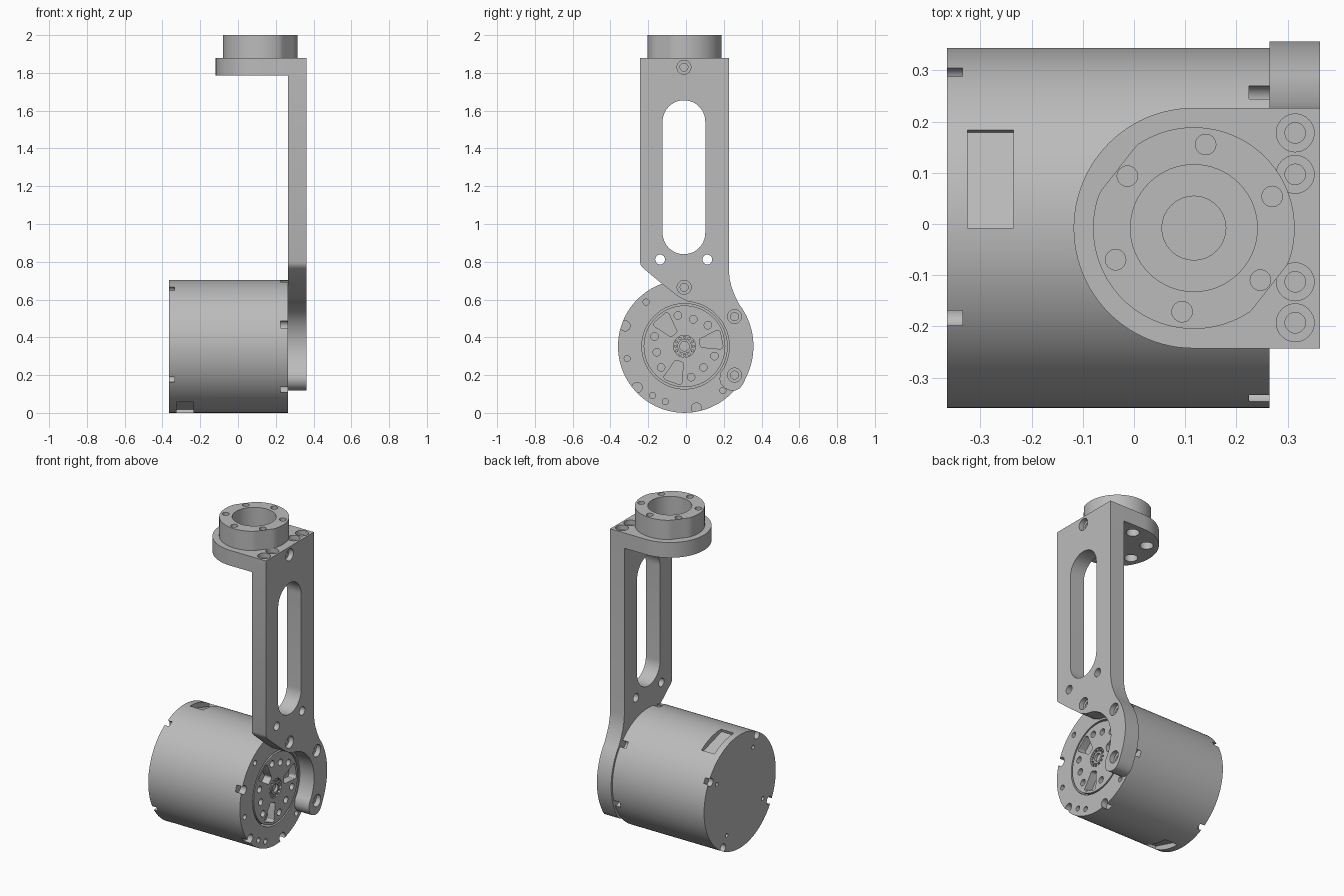
import bpy, bmesh
from math import cos, sin, radians

cube = bpy.data.objects.get("Cube")
if cube:
    bpy.data.objects.remove(cube)

grey = bpy.data.materials.new("machined_grey")
grey.use_nodes = True
grey.diffuse_color = (0.5, 0.5, 0.5, 1)
grey.node_tree.nodes["Principled BSDF"].inputs["Base Color"].default_value = (0.5, 0.5, 0.5, 1)

AXIS = (-0.008, 0.3525)      # motor axis in y, z
RING = (0.117, -0.008)       # output ring axis in x, y
FACE, OUT = 0.265, 0.363     # motor front face and outer arm face in x
TOP = 1.88                   # top of the bracket


def polar(c, r, deg, t=0.0):
    """Point at radius r and angle deg about c, shifted sideways by t."""
    a = radians(deg)
    return (c[0] + r * cos(a) - t * sin(a), c[1] + r * sin(a) + t * cos(a))


def arc(c, r, start, end, n):
    return [polar(c, r, start + (end - start) * i / n) for i in range(n + 1)]


def circle(c, r, n=32):
    return arc(c, r, 0, 360, n)[:-1]


def build(name, prisms):
    """Object from prisms given as (axis, outline, low, high)."""
    bm = bmesh.new()
    for axis, pts, lo, hi in prisms:
        def place(p, h):
            return (h, p[0], p[1]) if axis == "X" else (p[0], p[1], h)
        a = [bm.verts.new(place(p, lo)) for p in pts]
        b = [bm.verts.new(place(p, hi)) for p in pts]
        bm.faces.new(a[::-1])
        bm.faces.new(b)
        for i in range(len(pts)):
            j = (i + 1) % len(pts)
            bm.faces.new((a[i], a[j], b[j], b[i]))
    bmesh.ops.recalc_face_normals(bm, faces=bm.faces[:])
    mesh = bpy.data.meshes.new(name)
    bm.to_mesh(mesh)
    bm.free()
    mesh.materials.append(grey)
    obj = bpy.data.objects.new(name, mesh)
    bpy.context.collection.objects.link(obj)
    return obj


def cut(obj, prisms):
    """Subtract a set of separate prisms."""
    cutter = build("cutter", prisms)
    cutter.hide_render = True
    mod = obj.modifiers.new("cut", "BOOLEAN")
    mod.operation, mod.solver, mod.object = "DIFFERENCE", "EXACT", cutter
    dg = bpy.context.evaluated_depsgraph_get()
    mesh = bpy.data.meshes.new_from_object(obj.evaluated_get(dg))
    obj.modifiers.clear()
    obj.data = mesh
    bpy.data.objects.remove(cutter)


def holes(axis, centres, r, lo, hi):
    return [(axis, circle(c, r), lo, hi) for c in centres]


# Motor can with a seat for the rotor
motor = build("motor_can", [("X", circle(AXIS, 0.352, 128), -0.365, FACE)])
notches = [polar(AXIS, 0.333, 41 + 60 * k) for k in range(6)]
small = [polar(AXIS, 0.31, a) for a in (131, 192, 237, 251, 311)]
rear_notches = [polar(AXIS, 0.333, 30 + 90 * k) for k in range(4)]
rear_small = [polar(AXIS, 0.26, 30 + 90 * k) for k in range(4)]
pockets = [[polar(AXIS, r, a, t) for r, t in
            ((0.32, -0.1), (0.42, -0.1), (0.42, 0.1), (0.32, 0.1))] for a in (73.5, 253.5)]
cut(motor, [("X", circle(AXIS, 0.226, 64), 0.205, 0.3)]
    + holes("X", notches, 0.027, 0.225, 0.3)
    + holes("X", small, 0.016, 0.225, 0.3)
    + holes("X", rear_notches, 0.025, -0.4, -0.335)
    + holes("X", rear_small, 0.012, -0.4, -0.335)
    + [("X", p, -0.325, -0.235) for p in pockets])

# Rotor disc with three rounded windows and nine holes
rotor = build("rotor_disc", [("X", circle(AXIS, 0.216, 64), 0.2, FACE)])


def window(a):
    """Rounded wedge outline, narrow towards the axis."""
    pts = []
    for r, t, turn, rad in ((0.182, -0.033, -80, 0.018), (0.182, 0.033, 0, 0.018),
                            (0.097, 0.012, 80, 0.014), (0.097, -0.012, 180, 0.014)):
        sweep = 100 if turn in (80, 180) else 80
        pts += arc(polar(AXIS, r, a, t), rad, a + turn, a + turn + sweep, 6)
    return pts


rotor_holes = [polar(AXIS, r, 120 * k + a) for k in range(3)
               for a, r in ((42, 0.167), (72, 0.15), (102, 0.167))]
cut(rotor, [("X", window(11 + 120 * k), 0.215, 0.3) for k in range(3)]
    + holes("X", rotor_holes, 0.02, 0.225, 0.3)
    + [("X", circle(AXIS, 0.058), 0.245, 0.3)])

# Centre bearing with a circle of pins
bearing = build("bearing_hub", [("X", circle(AXIS, 0.038), 0.24, 0.262)])
cut(bearing, [("X", circle(AXIS, 0.025), 0.247, 0.3)])
build("bearing_pins", [("X", circle(polar(AXIS, 0.048, 30 * k), 0.008, 12), 0.24, 0.262)
                       for k in range(12)])

# Arm plate: straight upper part ending in a hook around the motor axis
outline = [(-0.243, TOP), (0.227, TOP), (0.227, 0.75), (0.231, 0.71), (0.24, 0.67), (0.256, 0.627)]
outline += arc(AXIS, 0.365, 38, -26, 24)
outline += [(0.303, 0.155), (0.285, 0.13), (0.262, 0.118), (0.235, 0.118),
            (0.205, 0.13), (0.185, 0.152), (0.177, 0.18)]
outline += arc(AXIS, 0.237, -36, 85, 32)
outline += [(-0.04, 0.615), (-0.135, 0.69), (-0.225, 0.765), (-0.238, 0.778), (-0.243, 0.795)]
arm = build("arm_plate", [("X", outline, FACE, OUT)])
MID = -0.011
slot = arc((MID, 1.542), 0.113, 0, 180, 24) + arc((MID, 0.953), 0.113, 180, 360, 24)
side_bolts = [(0.257, 0.51), (0.257, 0.2), (-0.01, 0.665), (MID, 1.83)]
top_bolts = [(0.315, y) for y in (0.178, 0.097, -0.113, -0.193)]
cut(arm, [("X", slot, 0.2, 0.4)]
    + holes("X", [(-0.137, 0.812), (0.113, 0.812)], 0.026, 0.2, 0.4)
    + holes("X", side_bolts, 0.037, OUT - 0.03, 0.4)
    + holes("Z", top_bolts, 0.037, TOP - 0.03, 2))
cut(arm, holes("X", side_bolts, 0.021, 0.28, 0.4)
    + holes("Z", top_bolts, 0.02, TOP - 0.09, 2))

# Round flange reaching out from the top of the arm
flange = build("top_flange", [("Z", arc(RING, 0.235, 90, 270, 48)
                               + [(FACE, -0.243), (FACE, 0.227)], 1.785, TOP)])
ring_bolts = [polar(RING, 0.165, 22 + 60 * k) for k in range(6)]
under_bolts = [c for c in ring_bolts if c[0] < 0.22]
cut(flange, holes("Z", under_bolts, 0.038, 1.7, 1.835)
    + [("Z", circle(RING, 0.0625), 1.85, 2)])

# Output ring with two flats, a wide bore and bolt holes
flat = (cos(radians(142)), sin(radians(142)))
ring_pts = []
for p in circle(RING, 0.197, 96):
    d = (p[0] - RING[0]) * flat[0] + (p[1] - RING[1]) * flat[1]
    over = d - max(-0.188, min(0.188, d))
    ring_pts.append((p[0] - over * flat[0], p[1] - over * flat[1]))
ring = build("output_ring", [("Z", ring_pts, TOP, 2)])
cut(ring, [("Z", circle(RING, 0.124, 64), 1.8, 2.1)]
    + holes("Z", ring_bolts, 0.02, 1.92, 2.1))

# Smooth the round walls and keep the machined edges sharp
bpy.ops.object.select_all(action="DESELECT")
for obj in bpy.context.scene.objects:
    if obj.type == "MESH" and obj.data.materials and obj.data.materials[0] == grey:
        obj.select_set(True)
        bpy.context.view_layer.objects.active = obj
bpy.ops.object.shade_smooth_by_angle(angle=radians(30))
